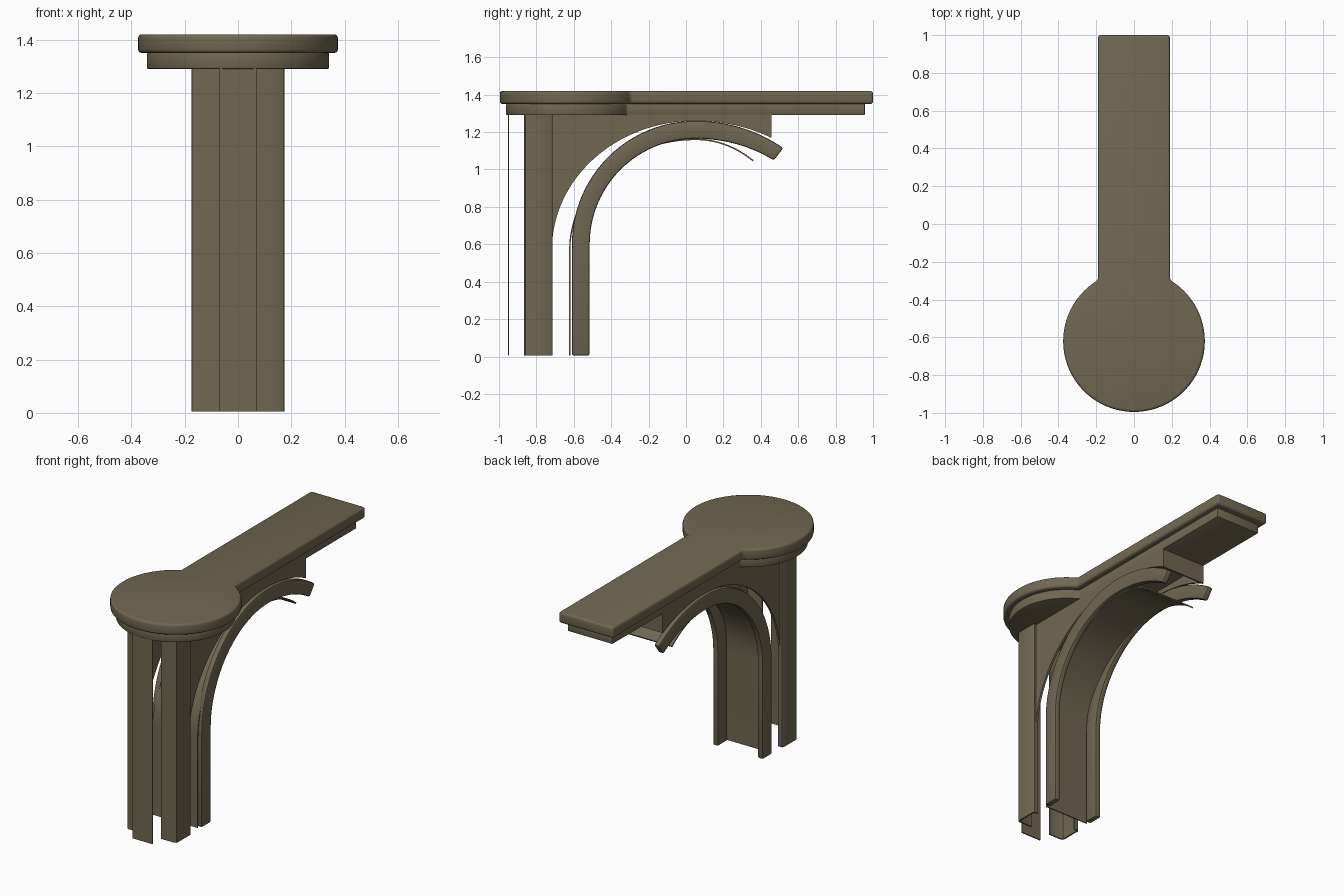
import bpy, bmesh, math

if "Cube" in bpy.data.objects:
    bpy.data.objects.remove(bpy.data.objects["Cube"])

stone = bpy.data.materials.new("taupe stone")
stone.diffuse_color = (0.165, 0.137, 0.086, 1)
stone.use_nodes = True
stone.node_tree.nodes["Principled BSDF"].inputs["Base Color"].default_value = stone.diffuse_color


def finish(name, bm, bevel=0.0, segments=2):
    bmesh.ops.recalc_face_normals(bm, faces=bm.faces[:])
    mesh = bpy.data.meshes.new(name)
    bm.to_mesh(mesh)
    bm.free()
    mesh.materials.append(stone)
    ob = bpy.data.objects.new(name, mesh)
    bpy.context.collection.objects.link(ob)
    bpy.ops.object.select_all(action='DESELECT')
    ob.select_set(True)
    bpy.context.view_layer.objects.active = ob
    if bevel:
        mod = ob.modifiers.new("rounded edges", 'BEVEL')
        mod.width = bevel
        mod.segments = segments
        mod.limit_method = 'ANGLE'
        mod.angle_limit = math.radians(40)
        bpy.ops.object.modifier_apply(modifier=mod.name)
    bpy.ops.object.shade_smooth_by_angle(angle=math.radians(35))
    return ob


def prism(name, outline, z0, z1, bevel=0.0, segments=2):
    """Extrude an xy outline upwards."""
    bm = bmesh.new()
    face = bm.faces.new([bm.verts.new((x, y, z0)) for x, y in outline])
    geo = bmesh.ops.extrude_face_region(bm, geom=[face])["geom"]
    bmesh.ops.translate(bm, vec=(0, 0, z1 - z0),
                        verts=[g for g in geo if isinstance(g, bmesh.types.BMVert)])
    return finish(name, bm, bevel, segments)


def band(name, a, b, x0, x1, bevel=0.0):
    """Solid strip between two yz curves of equal length, from x0 to x1."""
    bm = bmesh.new()
    rings = [[bm.verts.new((x, y, z)) for x, (y, z) in
              ((x0, p), (x1, p), (x1, q), (x0, q))] for p, q in zip(a, b)]
    for r, s in zip(rings, rings[1:]):
        for i in range(4):
            j = (i + 1) % 4
            bm.faces.new((r[i], r[j], s[j], s[i]))
    bm.faces.new(rings[0])
    bm.faces.new(rings[-1])
    return finish(name, bm, bevel)


def arch(cz, left, right, rise, y_end, cy=0.05, leg=True, n=24):
    """Leg, quarter ellipse to the crown, then a flatter falling arc."""
    pts = [(cy - left, 0.005)] if leg else []
    for i in range(n + 1):
        t = math.pi / 2 * (1 - i / n)
        pts.append((cy - left * math.sin(t), cz + rise * math.cos(t)))
    t_end = math.asin((y_end - cy) / right)
    for i in range(1, n + 1):
        t = t_end * i / n
        pts.append((cy + right * math.sin(t), cz + rise * math.cos(t)))
    return pts


def keyhole(r, w, end, n=64):
    """Disc joined to a straight strip."""
    cy, a = -0.62, math.asin(w / r)
    pts = []
    for i in range(n + 1):
        t = math.pi / 2 + a + (2 * math.pi - 2 * a) * i / n
        pts.append((r * math.cos(t), cy + r * math.sin(t)))
    return pts + [(w, end), (-w, end)]


# Deck and the smaller moulding below it
prism("deck_slab", keyhole(0.375, 0.19, 1.0), 1.35, 1.42, 0.014, 3)
prism("deck_moulding", keyhole(0.342, 0.157, 0.957), 1.29, 1.352, 0.006)

# Thin front panel
prism("front_panel", [(-0.07, -0.953), (0.07, -0.953), (0.07, -0.946), (-0.07, -0.946)],
      0.005, 1.295)

# Curved plate under the arch
band("arch_plate", arch(0.57, 0.675, 0.525, 0.595, 0.36),
     arch(0.57, 0.668, 0.518, 0.587, 0.357), -0.155, 0.155)

# Paired columns, spandrel walls and arch ribs
for side, s in (("right", 1), ("left", -1)):
    section = [(0.07, -0.865), (0.160, -0.865), (0.172, -0.858), (0.175, -0.845),
               (0.175, -0.725), (0.168, -0.715), (0.14, -0.715), (0.14, -0.723),
               (0.166, -0.725), (0.166, -0.852), (0.158, -0.857), (0.07, -0.857)]
    prism(side + "_column", [(s * x, y) for x, y in section], 0.005, 1.295)

    curve = [(-0.74, 0.50), (-0.717, 0.50)] + arch(0.57, 0.767, 0.82, 0.69, 0.455, leg=False)
    top = [(y, 1.295) for y, z in curve]
    band(side + "_spandrel", curve, top, s * 0.142, s * 0.156)

    band(side + "_arch_rib", arch(0.6, 0.66, 0.75, 0.66, 0.52),
         arch(0.6, 0.565, 0.69, 0.565, 0.47), s * 0.138, s * 0.175, 0.01)

# End wall closing the spandrels
prism("spandrel_end", [(-0.156, 0.447), (0.156, 0.447), (0.156, 0.456), (-0.156, 0.456)],
      1.17, 1.295)
